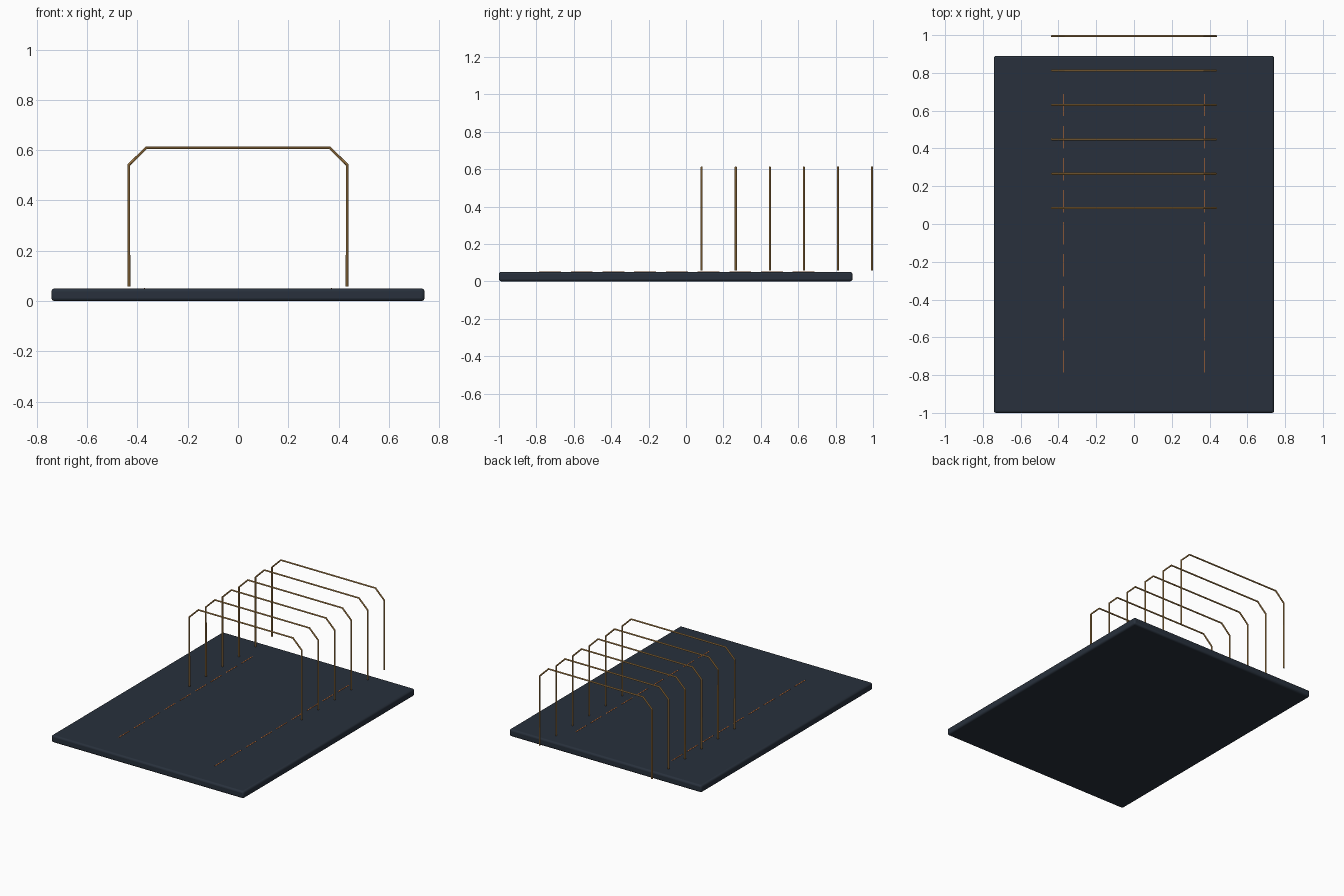
import bpy

cube = bpy.data.objects.get("Cube")
if cube:
    bpy.data.objects.remove(cube, do_unlink=True)


def material(name, color):
    mat = bpy.data.materials.new(name)
    mat.use_nodes = True
    mat.diffuse_color = (*color, 1)
    mat.node_tree.nodes["Principled BSDF"].inputs["Base Color"].default_value = (*color, 1)
    return mat


slate = material("dark slate", (0.021, 0.03, 0.045))
brass = material("brass", (0.6, 0.33, 0.1))
orange = material("bright orange", (0.75, 0.19, 0.03))


def box(name, center, size, mat):
    bpy.ops.mesh.primitive_cube_add(size=1, location=center)
    obj = bpy.context.object
    obj.name = name
    obj.scale = size
    bpy.ops.object.transform_apply(location=False, rotation=False, scale=True)
    obj.data.materials.append(mat)
    return obj


def hoop(name, y, mat):
    # Half of the outline, mirrored to the other side
    half = [(0.434, 0.058), (0.434, 0.542), (0.365, 0.61)]
    outline = half + [(-x, z) for x, z in reversed(half)]
    curve = bpy.data.curves.new(name, "CURVE")
    curve.dimensions = "3D"
    curve.bevel_depth = 0.0055
    curve.bevel_resolution = 2
    curve.use_fill_caps = True
    spline = curve.splines.new("POLY")
    spline.points.add(len(outline) - 1)
    for point, (x, z) in zip(spline.points, outline):
        point.co = (x, 0, z, 1)
    curve.materials.append(mat)
    obj = bpy.data.objects.new(name, curve)
    obj.location.y = y
    bpy.context.collection.objects.link(obj)
    bpy.ops.object.select_all(action="DESELECT")
    obj.select_set(True)
    bpy.context.view_layer.objects.active = obj
    bpy.ops.object.convert(target="MESH")
    bpy.ops.object.shade_smooth_by_angle()


# Base slab with softened edges
base = box("base_slab", (0, -0.055, 0.025), (1.484, 1.89, 0.05), slate)
bevel = base.modifiers.new("soft_edges", "BEVEL")
bevel.width = 0.012
bevel.segments = 3
bpy.ops.object.shade_smooth_by_angle()

# Row of wire hoops
for i in range(6):
    hoop(f"wire_hoop_{i + 1}", 0.084 + 0.1821 * i, brass)

# Dashed guide lines, thin plates lying on the slab
for side, x in (("left", 0.372), ("right", -0.372)):
    for i in range(9):
        box(f"{side}_dash_{i + 1}", (x, -0.727 + 0.1695 * i, 0.0505),
            (0.005, 0.117, 0.002), orange)
